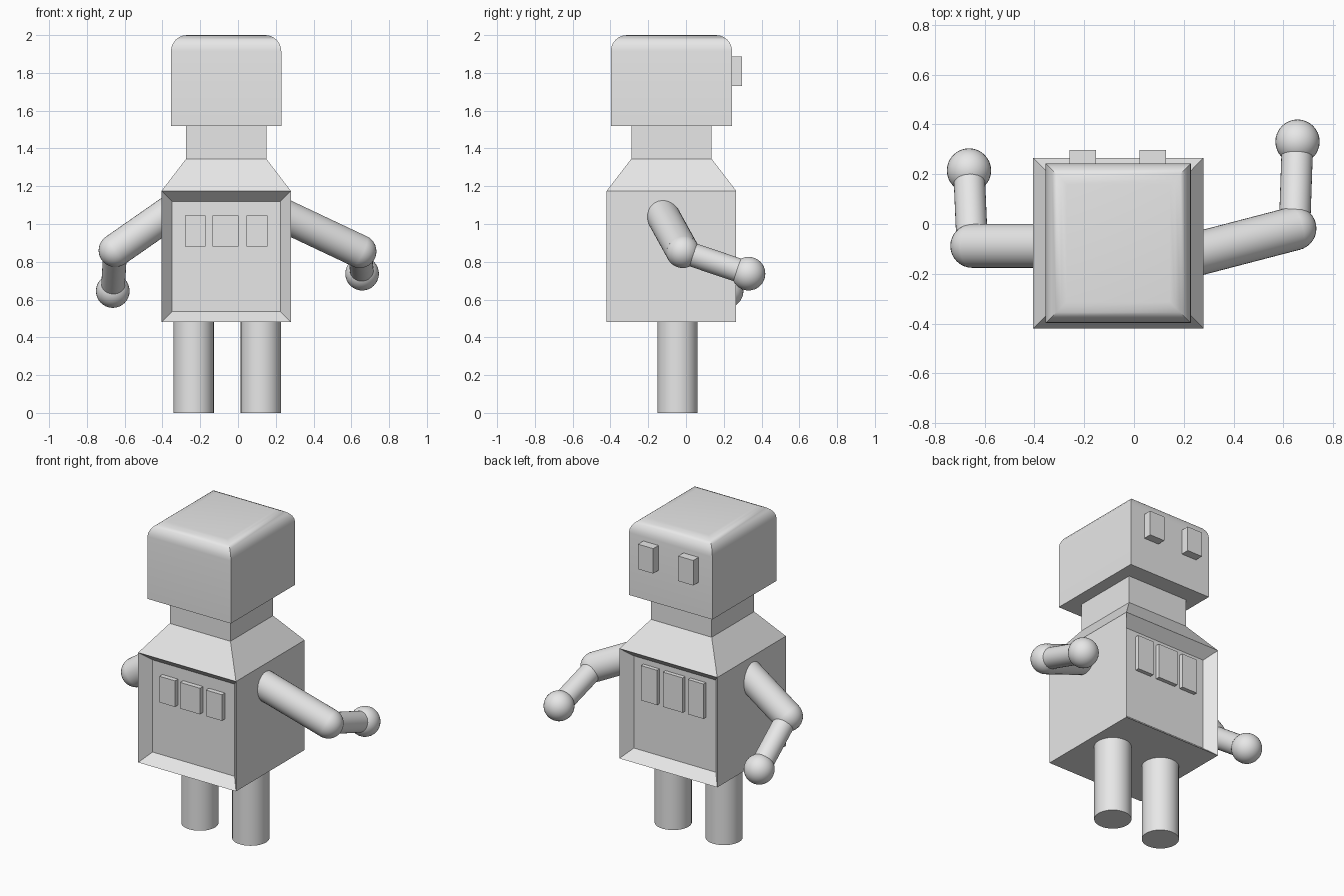
import bpy, bmesh
from mathutils import Vector

if "Cube" in bpy.data.objects:
    bpy.data.objects.remove(bpy.data.objects["Cube"])

grey = bpy.data.materials.new("light_grey")
grey.diffuse_color = (0.8, 0.8, 0.8, 1)
grey.use_nodes = True
grey.node_tree.nodes["Principled BSDF"].inputs["Base Color"].default_value = grey.diffuse_color


def finish(name, bm, smooth=False):
    """Turn a bmesh into a named grey object."""
    bmesh.ops.recalc_face_normals(bm, faces=bm.faces[:])
    for f in bm.faces:
        f.smooth = smooth
    mesh = bpy.data.meshes.new(name)
    bm.to_mesh(mesh)
    bm.free()
    mesh.materials.append(grey)
    ob = bpy.data.objects.new(name, mesh)
    bpy.context.collection.objects.link(ob)
    if smooth:
        bpy.ops.object.select_all(action='DESELECT')
        ob.select_set(True)
        bpy.context.view_layer.objects.active = ob
        bpy.ops.object.shade_smooth_by_angle(angle=0.6)
    return ob


def box_mesh(lo, hi):
    lo, hi = Vector(lo), Vector(hi)
    bm = bmesh.new()
    bmesh.ops.create_cube(bm, size=1)
    for v in bm.verts:
        v.co = (lo + hi) / 2 + v.co * (hi - lo)
    return bm


def rod(name, a, b, r):
    """Cylinder between two points."""
    a, b = Vector(a), Vector(b)
    bm = bmesh.new()
    bmesh.ops.create_cone(bm, cap_ends=True, segments=32, radius1=r, radius2=r,
                          depth=(b - a).length)
    turn = (b - a).to_track_quat('Z', 'Y')
    for v in bm.verts:
        v.co = (a + b) / 2 + turn @ v.co
    finish(name, bm, True)


def ball(name, c, r):
    bm = bmesh.new()
    bmesh.ops.create_uvsphere(bm, u_segments=32, v_segments=16, radius=r)
    bmesh.ops.translate(bm, verts=bm.verts[:], vec=c)
    finish(name, bm, True)


# Torso: box, sloping shoulders and neck, with a recess on both large faces
bm = box_mesh((-0.405, -0.42, 0.48), (0.28, 0.266, 1.175))
bm.faces.ensure_lookup_table()
panels = [f for f in bm.faces if abs(f.normal.y) > 0.9]
top = next(f for f in bm.faces if f.normal.z > 0.9)
for rise, scale in ((0.17, 0.62), (0.18, 1.0)):
    new = bmesh.ops.extrude_discrete_faces(bm, faces=[top])["faces"][0]
    c = new.calc_center_median()
    for v in new.verts:
        v.co = c + (v.co - c) * scale + Vector((0, 0, rise))
    top = new
bmesh.ops.remove_doubles(bm, verts=bm.verts[:], dist=1e-5)
for f in panels:
    bmesh.ops.inset_region(bm, faces=[f], thickness=0.079)
    bmesh.ops.translate(bm, verts=f.verts[:],
                        vec=(0, 0.065 if f.calc_center_median().y < 0 else -0.065, 0))
finish("torso", bm)

# Buttons standing on the recess floors
columns = ((-0.28, -0.172), (-0.135, 0.003), (0.045, 0.157))
for i, (x0, x1) in enumerate(columns):
    finish(f"front_button_{i}", box_mesh((x0, -0.385, 0.88), (x1, -0.345, 1.045)))
    finish(f"back_button_{i}", box_mesh((x0, 0.19, 0.865), (x1, 0.226, 1.085)))

# Head with rounded top edges
bm = box_mesh((-0.355, -0.398, 1.52), (0.229, 0.244, 2.0))
edges = [e for e in bm.edges if all(v.co.z > 1.9 for v in e.verts)]
bmesh.ops.bevel(bm, geom=edges, offset=0.085, segments=6, profile=0.5, affect='EDGES')
finish("head", bm, True)

# Eyes
for side, x in (("left", -0.259), ("right", 0.022)):
    finish(side + "_eye", box_mesh((x, 0.23, 1.73), (x + 0.106, 0.297, 1.888)))

# Legs
for side, x in (("left", -0.235), ("right", 0.121)):
    rod(side + "_leg", (x, -0.045, 0), (x, -0.045, 0.5), 0.107)

# Arms: shoulder, elbow and hand positions
arms = {
    "left": ((-0.32, -0.088, 1.09), (-0.65, -0.088, 0.86), (-0.663, 0.215, 0.645)),
    "right": ((0.2, -0.134, 1.065), (0.645, -0.018, 0.855), (0.657, 0.331, 0.737)),
}
for side, (shoulder, elbow, hand) in arms.items():
    rod(side + "_upper_arm", shoulder, elbow, 0.088)
    ball(side + "_elbow", elbow, 0.088)
    rod(side + "_forearm", elbow, hand, 0.063)
    ball(side + "_hand", hand, 0.089)
